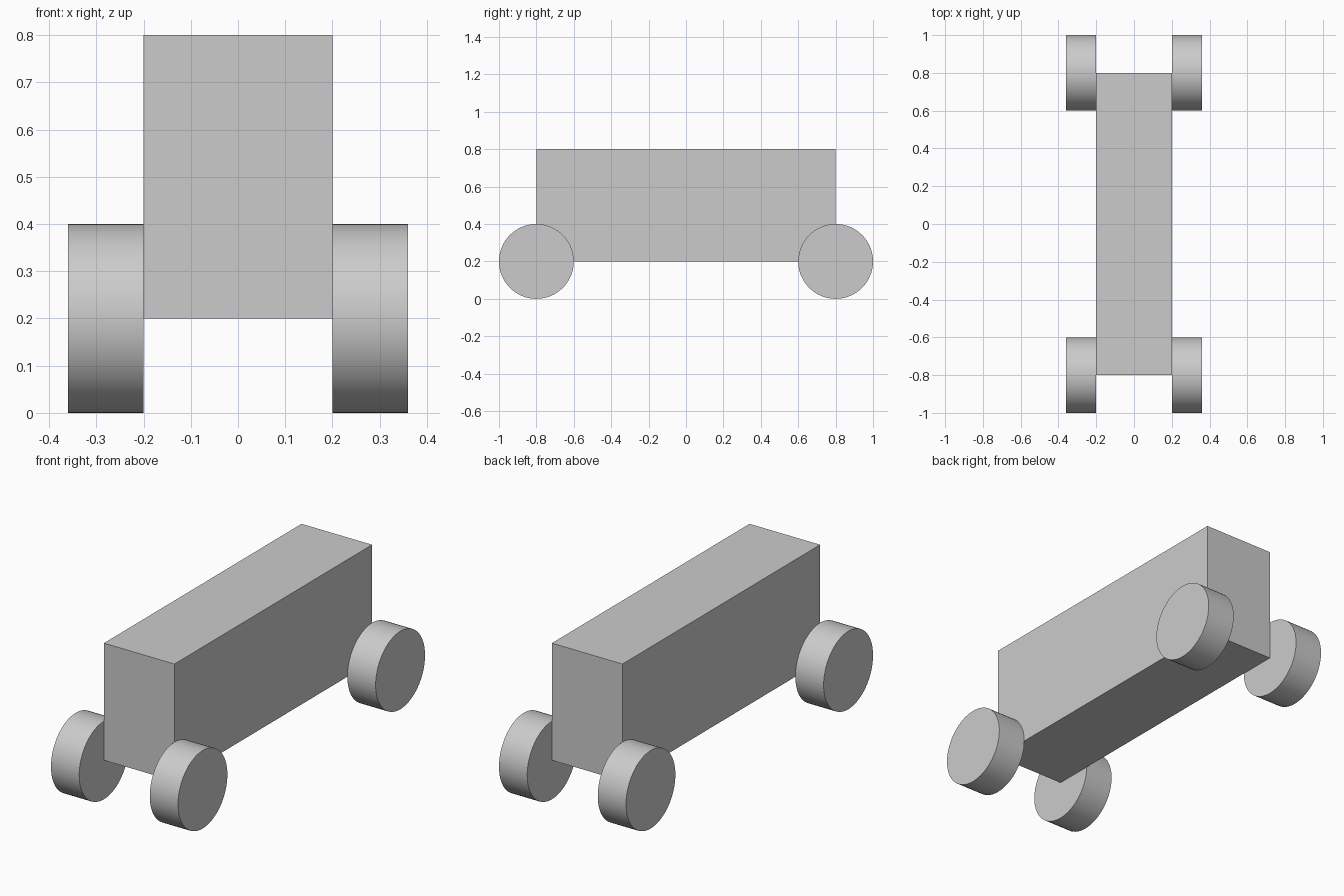
import bpy
import math

if "Cube" in bpy.data.objects:
    bpy.data.objects.remove(bpy.data.objects["Cube"])

grey = bpy.data.materials.new("light_grey")
grey.diffuse_color = (0.6, 0.6, 0.6, 1.0)
grey.use_nodes = True
grey.node_tree.nodes["Principled BSDF"].inputs["Base Color"].default_value = grey.diffuse_color

# Box body
bpy.ops.mesh.primitive_cube_add(size=1, location=(0, 0, 0.5))
body = bpy.context.object
body.name = "body"
body.scale = (0.4, 1.6, 0.6)
bpy.ops.object.transform_apply(location=False, rotation=False, scale=True)
body.data.materials.append(grey)


def add_wheel(name, x, y):
    """Solid disc wheel with its axle along x."""
    bpy.ops.mesh.primitive_cylinder_add(
        vertices=64, radius=0.2, depth=0.16,
        location=(x, y, 0.2), rotation=(0, math.pi / 2, 0))
    wheel = bpy.context.object
    wheel.name = name
    wheel.data.materials.append(grey)
    bpy.ops.object.shade_smooth_by_angle(angle=math.radians(30))


# Four wheels against the body sides
for end, y in (("front", -0.8), ("back", 0.8)):
    for side, x in (("left", -0.28), ("right", 0.28)):
        add_wheel(f"{end}_{side}_wheel", x, y)
